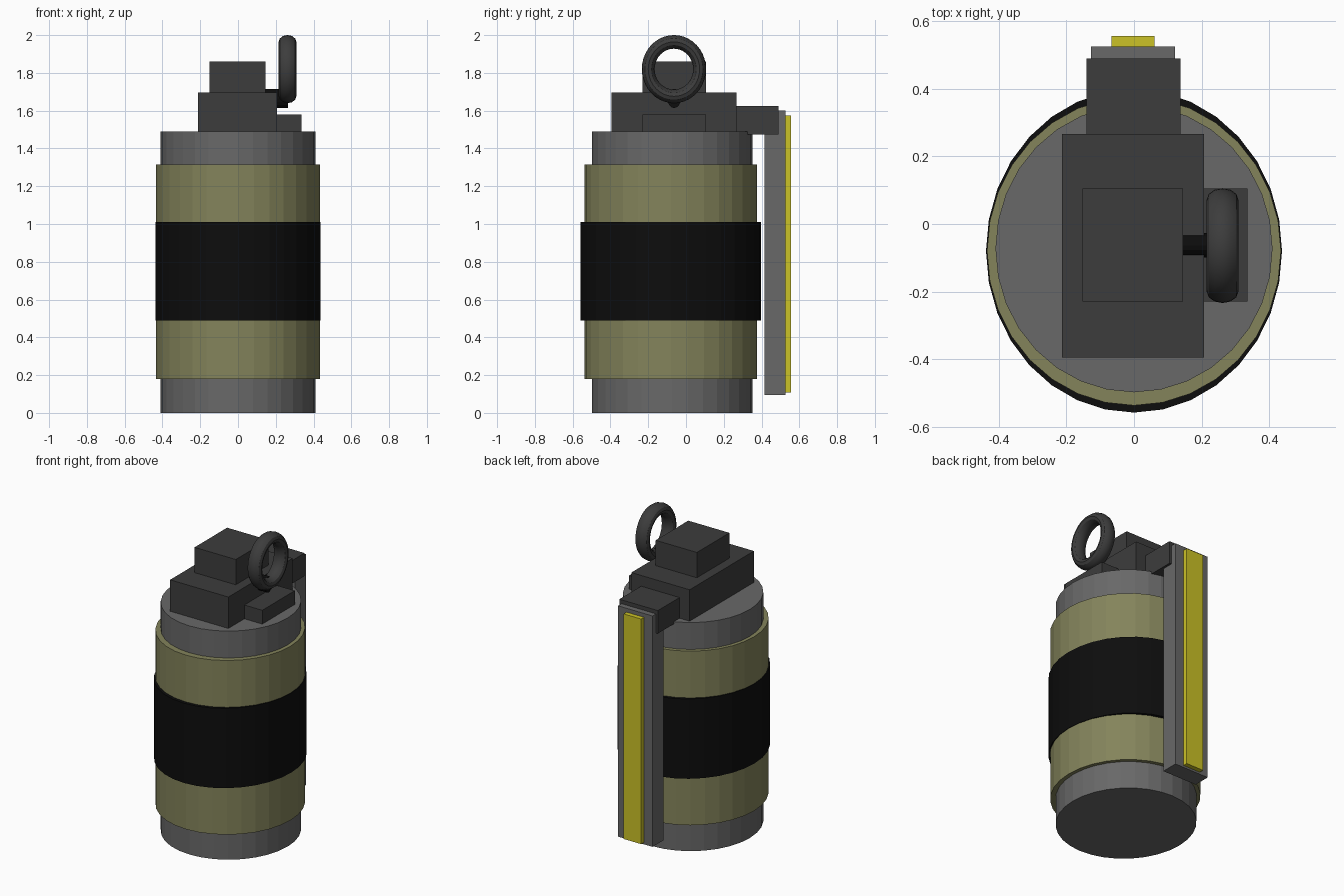
import bpy
from math import pi

if "Cube" in bpy.data.objects:
    bpy.data.objects.remove(bpy.data.objects["Cube"])


def material(name, rgb):
    m = bpy.data.materials.new(name)
    m.diffuse_color = (*rgb, 1)
    m.use_nodes = True
    m.node_tree.nodes["Principled BSDF"].inputs["Base Color"].default_value = m.diffuse_color
    return m


GREY = material("mid_grey", (0.14, 0.14, 0.14))
DARK = material("dark_grey", (0.046, 0.046, 0.046))
BLACK = material("black", (0.004, 0.004, 0.004))
OLIVE = material("olive", (0.23, 0.23, 0.105))
YELLOW = material("yellow", (0.6, 0.54, 0.02))


def finish(name, mat):
    ob = bpy.context.object
    ob.name = name
    ob.data.materials.append(mat)
    bpy.ops.object.transform_apply(location=False, rotation=True, scale=True)
    return ob


def drum(name, rx, ry, cy, z0, z1, mat):
    """Upright elliptical cylinder with flat facets."""
    bpy.ops.mesh.primitive_cylinder_add(vertices=32, radius=1, depth=1,
                                        location=(0, cy, (z0 + z1) / 2))
    bpy.context.object.scale = (rx, ry, z1 - z0)
    return finish(name, mat)


def box(name, x, y, z, mat):
    """Box from its x, y and z ranges."""
    bpy.ops.mesh.primitive_cube_add(size=1, location=[sum(r) / 2 for r in (x, y, z)])
    bpy.context.object.scale = [r[1] - r[0] for r in (x, y, z)]
    return finish(name, mat)


# Canister body
drum("core_canister", 0.41, 0.425, -0.073, 0.0, 1.49, GREY)
drum("outer_sleeve", 0.435, 0.457, -0.08, 0.18, 1.315, OLIVE)
drum("middle_band", 0.438, 0.478, -0.08, 0.49, 1.01, BLACK)

# Fuze head
box("head_base", (-0.213, 0.207), (-0.395, 0.267), (1.485, 1.695), DARK)
box("head_top", (-0.152, 0.145), (-0.23, 0.105), (1.69, 1.86), DARK)
box("side_block", (0.2, 0.336), (-0.23, 0.105), (1.485, 1.58), DARK)
box("lever_hinge", (-0.14, 0.137), (0.26, 0.49), (1.475, 1.625), DARK)

# Safety lever and its stripe
box("safety_lever", (-0.127, 0.122), (0.415, 0.526), (0.095, 1.6), GREY)
box("lever_stripe", (-0.066, 0.06), (0.52, 0.556), (0.108, 1.575), YELLOW)

# Pin
bpy.ops.mesh.primitive_cylinder_add(vertices=16, radius=1, depth=0.125,
                                    location=(0.203, -0.063, 1.665),
                                    rotation=(0, pi / 2, 0))
bpy.context.object.scale = (0.051, 0.036, 1)
finish("pin", BLACK)

# Pull ring
bpy.ops.mesh.primitive_torus_add(major_segments=40, minor_segments=12,
                                 major_radius=0.136, minor_radius=0.034,
                                 location=(0.262, -0.064, 1.82),
                                 rotation=(0, pi / 2, 0))
bpy.context.object.scale = (1.06, 1, 1.38)
finish("pull_ring", DARK)
bpy.ops.object.shade_smooth_by_angle()
